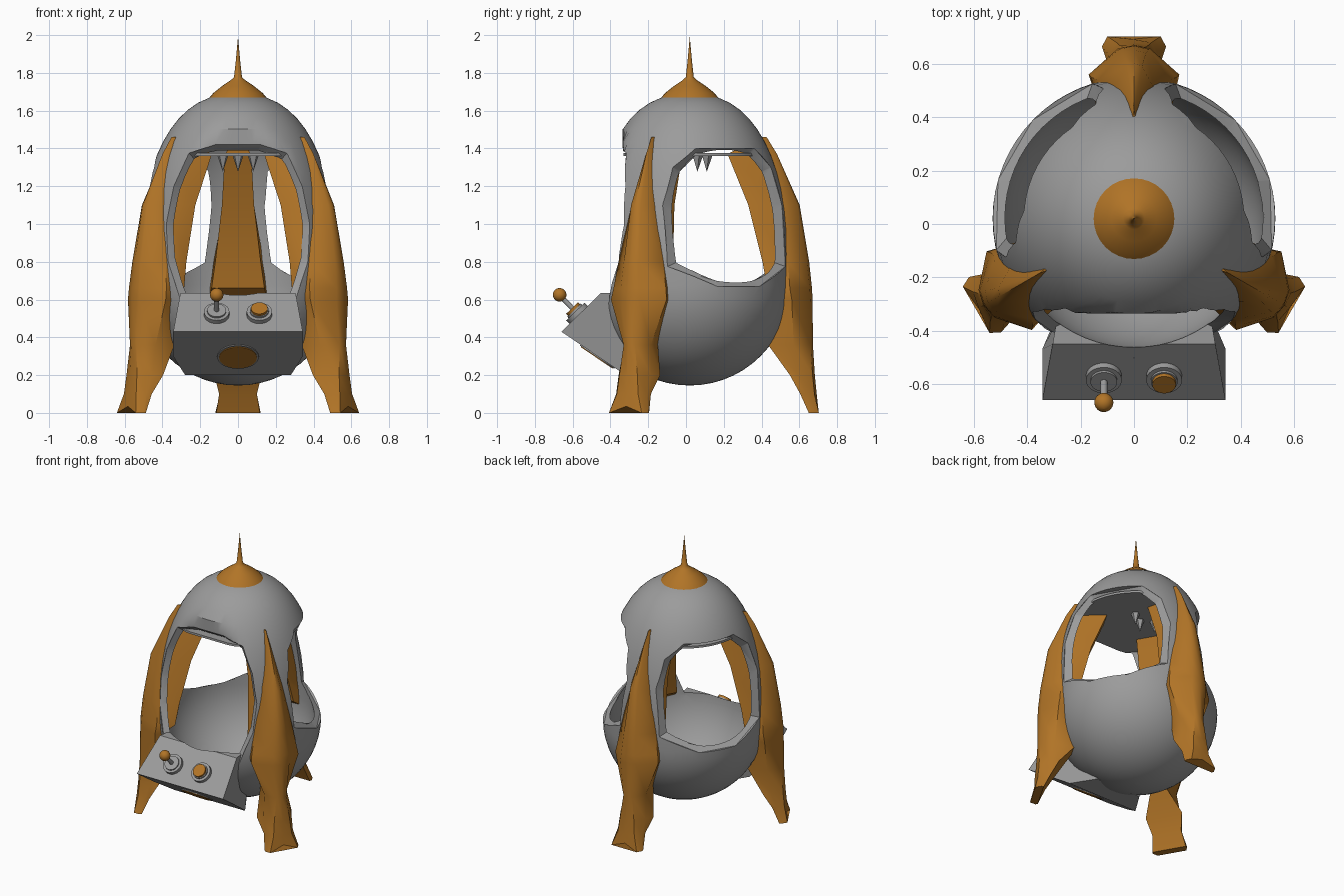
import bpy, bmesh, math
from mathutils import Vector, Matrix

cube = bpy.data.objects.get("Cube")
if cube:
    bpy.data.objects.remove(cube)

CY = 0.02    # y of the body axis
MID = 0.675  # height of the widest part of the hull


def material(name, rgb):
    m = bpy.data.materials.new(name)
    m.use_nodes = True
    m.diffuse_color = (*rgb, 1)
    m.node_tree.nodes["Principled BSDF"].inputs["Base Color"].default_value = (*rgb, 1)
    return m


GREY = material("grey metal", (0.33, 0.33, 0.33))
RUST = material("rust orange", (0.44, 0.175, 0.02))


def smooth(ob, angle=30):
    bpy.ops.object.select_all(action='DESELECT')
    ob.select_set(True)
    bpy.context.view_layer.objects.active = ob
    bpy.ops.object.shade_smooth_by_angle(angle=math.radians(angle))


def loft(name, rings, mat, angle=30):
    """Closed rings of points joined in order, with end caps."""
    bm = bmesh.new()
    vs = [[bm.verts.new(p) for p in ring] for ring in rings]
    n = len(vs[0])
    for a, b in zip(vs, vs[1:]):
        for i in range(n):
            j = (i + 1) % n
            bm.faces.new((a[i], a[j], b[j], b[i]))
    bm.faces.new(vs[0])
    bm.faces.new(vs[-1])
    bmesh.ops.remove_doubles(bm, verts=bm.verts, dist=1e-5)
    bmesh.ops.recalc_face_normals(bm, faces=bm.faces)
    me = bpy.data.meshes.new(name)
    bm.to_mesh(me)
    bm.free()
    me.materials.append(mat)
    ob = bpy.data.objects.new(name, me)
    bpy.context.collection.objects.link(ob)
    smooth(ob, angle)
    return ob


def lathe(name, profile, mat, origin=(0, 0, 0), axis=(0, 0, 1), segs=32, angle=30):
    """Revolve (radius, height) points about an axis."""
    rot = Vector((0, 0, 1)).rotation_difference(Vector(axis)).to_matrix()
    rings = []
    for r, h in profile:
        r = max(r, 1e-4)
        rings.append([Vector(origin) + rot @ Vector((r * math.cos(t), r * math.sin(t), h))
                      for t in (2 * math.pi * i / segs for i in range(segs))])
    return loft(name, rings, mat, angle)


def disc(name, r, h, mat, origin, axis=(0, 0, 1)):
    return lathe(name, [(r, 0), (r, h)], mat, origin, axis)


def carve(ob, cutters, angle=30):
    """Cut the cutters out of an object and bake the result."""
    for c in cutters:
        c.hide_render = True
        mod = ob.modifiers.new("cut", 'BOOLEAN')
        mod.operation = 'DIFFERENCE'
        mod.solver = 'EXACT'
        mod.object = c
    bpy.context.view_layer.update()
    baked = bpy.data.meshes.new_from_object(
        ob.evaluated_get(bpy.context.evaluated_depsgraph_get()))
    ob.modifiers.clear()
    ob.data = baked
    smooth(ob, angle)


def around(degrees):
    return Matrix.Translation((0, CY, 0)) @ Matrix.Rotation(math.radians(degrees), 4, 'Z')


# Egg-shaped hull: round bowl below, fuller and taller dome above, flat brow in front
OUTER, INNER = 0.53, 0.485
BROW = {OUTER: 0.355, INNER: 0.315}  # distance of the brow from the axis
BROW_Z = 1.25
POWER = 2.4                          # fullness of the dome


def egg_radius(a, z):
    h, p = (a, 2) if z < MID else (a + 0.485, POWER)
    return a * max(0, 1 - (abs(z - MID) / h) ** p) ** (1 / p)


def egg(name, a, steps=14):
    profile = []
    for i in range(2 * steps + 1):
        s = math.sin(-math.pi / 2 + math.pi * i / (2 * steps))
        z = MID + (a * s if s < 0 else (a + 0.485) * s ** (2 / POWER))
        profile.append((egg_radius(a, z), z))
    ob = lathe(name, profile, GREY, (0, CY, 0), segs=64)
    for v in ob.data.vertices:
        if v.co.z > BROW_Z:
            v.co.y = max(v.co.y, CY - BROW[a])
    return ob


hull = egg("hull", OUTER)
hollow = egg("hull_hollow", INNER)

# Three bevelled openings between the legs, narrower on the inside of the hull
SIDE = [(0.13, 0.67), (0.36, 0.775), (0.365, 1.1), (0.30, 1.30), (0.18, 1.40)]
FRONT = [(0.30, 0.585), (0.37, 0.8), (0.38, 1.0), (0.34, 1.2), (0.26, 1.375), (0.12, 1.42)]


def on_hull(a, t, z, front):
    x = math.sqrt(egg_radius(a, z) ** 2 - t * t)
    return Vector((min(x, BROW[a]) if front and z > BROW_Z else x, t, z))


openings = []
for k, half, taper in ((30, SIDE, 0.84), (150, SIDE, 0.84), (-90, FRONT, 0.9)):
    turn = around(k)
    rings = [[], [], []]
    for t, z in half + [(-t, z) for t, z in reversed(half)]:
        rim = on_hull(OUTER, t, z, k < 0)
        lip = on_hull(INNER, t * taper, 1.03 + (z - 1.03) * 0.92, k < 0)
        rings[0].append(turn @ rim.lerp(lip, 1.3))
        rings[1].append(turn @ rim)
        rings[2].append(turn @ Vector((0.8, t, z)))
    openings.append(loft("opening", rings, GREY))
carve(hull, [hollow] + openings)

# Control console: side profile (y, z, half width), trimmed to the hull's curve
CONSOLE = [(-0.25, 0.635, 0.27), (-0.45, 0.635, 0.305), (-0.66, 0.43, 0.343),
           (-0.468, 0.30, 0.343), (-0.32, 0.20, 0.28), (-0.16, 0.20, 0.18)]
console = loft("console", [[(s * w, y, z) for y, z, w in CONSOLE] for s in (-1, 1)], GREY, 20)
carve(console, [hollow], 20)
for c in [hollow] + openings:
    bpy.data.objects.remove(c)

# Ceiling, trimmed flat behind the brow, with hanging spikes
loft("cabin_ceiling", [[(0.395 * math.cos(t), CY + max(0.395 * math.sin(t), -0.35), z)
                        for t in (math.pi * i / 24 for i in range(48))]
                       for z in (1.36, 1.375)], GREY)
for x, y in ((0, 0.06), (-0.08, 0.11), (0.08, 0.11)):
    lathe("ceiling_spike", [(0.03, 0), (0, 0.085)], GREY, (x, y, 1.362), (0, 0, -1), segs=5)

# Roof cap with a spire
lathe("roof_cap", [(0.152, 1.668), (0.13, 1.694), (0.085, 1.73), (0.04, 1.76),
                   (0.021, 1.777), (0.011, 1.87), (0, 1.99)], RUST, (0, CY, 0), angle=70)

# Legs: height, then (radius, half width) of the inner, middle and outer edges
LEG = [
    (1.46, (0.375, 0.004), (0.385, 0.004), (0.395, 0.002)),
    (1.37, (0.20, 0.07), (0.42, 0.022), (0.45, 0.008)),
    (1.10, (0.31, 0.085), (0.49, 0.075), (0.57, 0.03)),
    (0.80, (0.385, 0.12), (0.52, 0.135), (0.62, 0.045)),
    (0.66, (0.41, 0.14), (0.53, 0.16), (0.635, 0.055)),
    (0.60, (0.495, 0.155), (0.54, 0.17), (0.638, 0.06)),
    (0.36, (0.415, 0.045), (0.55, 0.08), (0.64, 0.035)),
    (0.20, (0.53, 0.125), (0.58, 0.10), (0.65, 0.055)),
    (0.10, (0.585, 0.10), (0.615, 0.095), (0.66, 0.065)),
    (0.0, (0.63, 0.115), (0.645, 0.12), (0.683, 0.10)),
]
for name, k in (("back_leg", 0), ("front_right_leg", 120), ("front_left_leg", -120)):
    turn = around(k)
    rings = []
    for z, inner, mid, outer in LEG:
        foot = z == 0
        half = [(w, r, z) for r, w in (inner, mid, outer)]
        notch = (0, outer[0] + (-0.01 if foot else 0.012), z + (0.035 if foot else 0))
        ring = half + [notch] + [(-x, y, h) for x, y, h in reversed(half)]
        rings.append([turn @ Vector(p) for p in ring])
    loft(name, rings, RUST, 38)

# Joystick and push button on the sloping panel
UP = Vector((0, -0.69, 0.72)).normalized()
for x in (-0.113, 0.113):
    base = Vector((x, -0.565, 0.515))
    disc("control_base", 0.067, 0.03, GREY, base, UP)
    disc("control_collar", 0.05, 0.04, GREY, base, UP)
    if x < 0:
        disc("joystick_shaft", 0.013, 0.15, GREY, base, UP)
        ball = [(0.036 * math.sin(math.pi * i / 10), -0.036 * math.cos(math.pi * i / 10))
                for i in range(11)]
        lathe("joystick_ball", ball, RUST, (x, -0.669, 0.625), UP, segs=20)
    else:
        disc("push_button", 0.044, 0.055, RUST, base, UP)

# Round lamp under the console
DOWN = Vector((0, -0.56, -0.83)).normalized()
lamp = Vector((0, -0.468, 0.30))
disc("lamp_ring", 0.11, 0.006, GREY, lamp, DOWN)
disc("lamp", 0.1, 0.01, RUST, lamp, DOWN)
